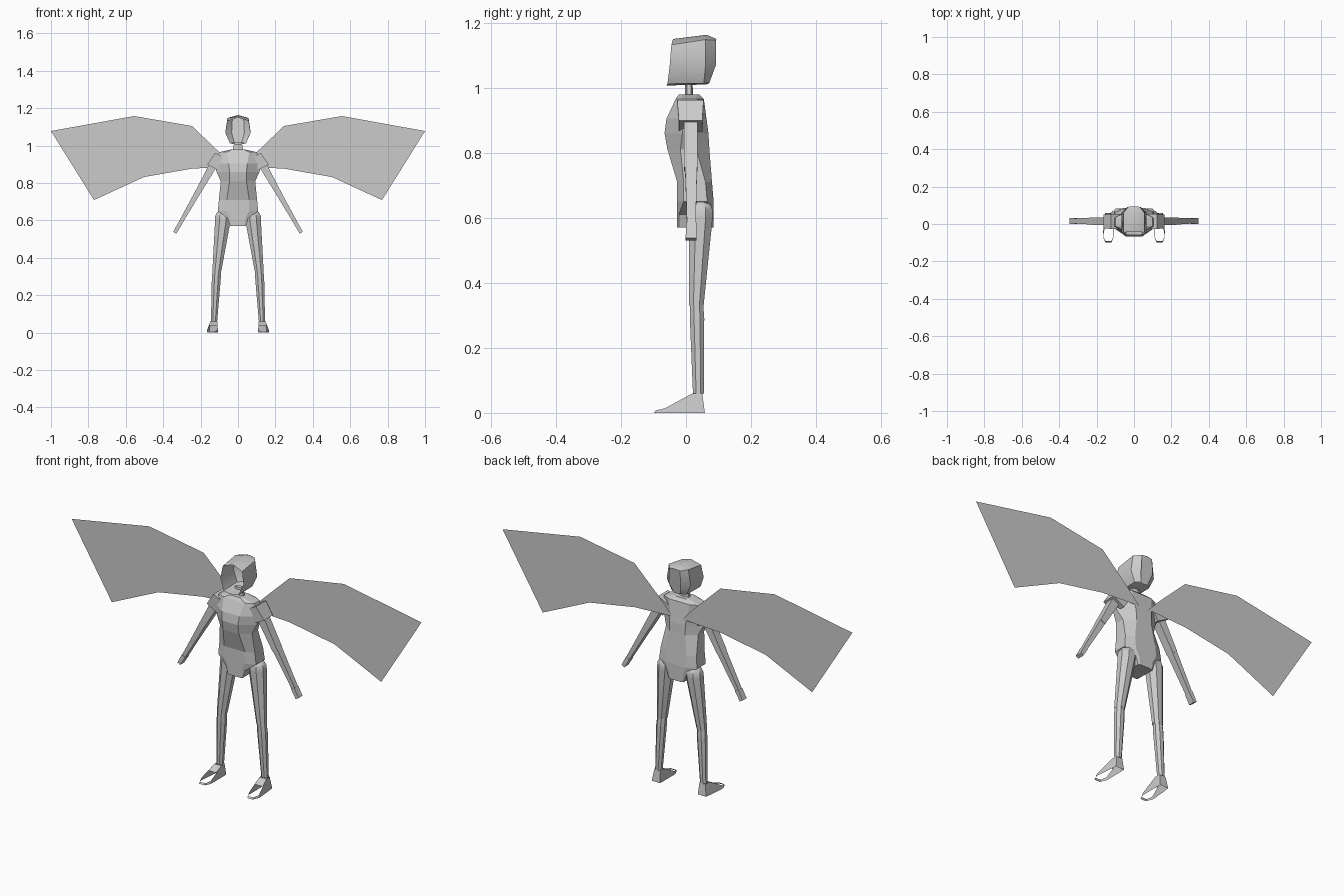
import bpy, bmesh, math
from mathutils import Vector

if "Cube" in bpy.data.objects:
    bpy.data.objects.remove(bpy.data.objects["Cube"])


def make(name, verts, faces, mirror=False, smooth=False):
    me = bpy.data.meshes.new(name)
    me.from_pydata([tuple(v) for v in verts], [], faces)
    bm = bmesh.new()
    bm.from_mesh(me)
    bmesh.ops.recalc_face_normals(bm, faces=bm.faces)
    bm.to_mesh(me)
    bm.free()
    ob = bpy.data.objects.new(name, me)
    bpy.context.collection.objects.link(ob)
    if mirror:
        m = ob.modifiers.new("mirror", 'MIRROR')
        m.use_mirror_merge = False
    if smooth:
        bpy.context.view_layer.objects.active = ob
        ob.select_set(True)
        bpy.ops.object.shade_smooth_by_angle(angle=math.radians(35))
        ob.select_set(False)
    return ob


def loft(name, rings, start=True, end=True, **kw):
    n = len(rings[0])
    verts = [p for r in rings for p in r]
    faces = [(i * n + j, i * n + (j + 1) % n, (i + 1) * n + (j + 1) % n, (i + 1) * n + j)
             for i in range(len(rings) - 1) for j in range(n)]
    if start:
        faces.append(tuple(range(n))[::-1])
    if end:
        faces.append(tuple(range(len(verts) - n, len(verts))))
    return make(name, verts, faces, **kw)


def oval(cx, cy, z, rx, ry, n=8):
    return [(cx + rx * math.cos((k + .5) * math.tau / n),
             cy + ry * math.sin((k + .5) * math.tau / n), z) for k in range(n)]


# Torso: z, front half-width, side half-width, front y, back y, side inset
def torso_ring(z, f, w, yf, yb, s):
    half = [(f, yf), (w, yf + s), (w, yb - s), (f, yb)]
    return [(x, y, z) for x, y in half] + [(-x, y, z) for x, y in reversed(half)]


loft("torso", [torso_ring(*r) for r in [
    (.57, .035, .042, -.027, .085, .005),
    (.61, .04, .055, -.027, .085, .005),
    (.65, .06, .108, -.027, .085, .02),
    (.71, .06, .102, -.027, .08, .02),
    (.81, .045, .092, -.057, .072, .04),
    (.86, .045, .115, -.066, .069, .055),
    (.905, .05, .125, -.06, .063, .05),
    (.965, .06, .10, -.032, .055, .02),
    (.98, .03, .035, -.022, .04, .01)]])

# Neck
loft("neck", [oval(0, .009, .97, .034, .013, 6), oval(0, .009, 1.02, .022, .011, 6)])

# Head: hood with an open face
def head_ring(pts):
    return [Vector(p) for p in pts] + [Vector((-x, y, z)) for x, y, z in reversed(pts[1:])]


loft("head", [
    head_ring([(0, -.04, 1.15), (.055, -.045, 1.132), (.066, -.05, 1.07), (.043, -.057, 1.012), (.014, -.06, 1.007)]),
    head_ring([(0, .063, 1.163), (.056, .06, 1.148), (.068, .06, 1.07), (.043, .055, 1.014), (.014, .06, 1.01)]),
    head_ring([(0, .094, 1.15), (.03, .092, 1.146), (.034, .092, 1.07), (.02, .072, 1.016), (.007, .07, 1.013)])],
    start=False, smooth=True)

# Wings: flat single sheets
wing = [(.027, .888), (.10, .965), (.246, 1.105), (.556, 1.158), (1, 1.078),
        (.77, .709), (.503, .832), (.246, .877)]
make("wing", [(x, .07, z) for x, z in wing], [tuple(range(8))], mirror=True)

# Arms: sections across a slanted axis: x, z, half-thickness, y front, y back
axis = Vector((.195, 0, -.37)).normalized()
side = Vector((-axis.z, 0, axis.x))


def arm_ring(x, z, t, y0, y1):
    c = Vector((x, 0, z))
    return [c + side * a + Vector((0, b, 0)) for a, b in ((-t, y0), (t, y0), (t, y1), (-t, y1))]


loft("shoulder", [arm_ring(.09, .945, .036, -.027, .054),
                  arm_ring(.132, .882, .036, -.022, .05)], mirror=True)
loft("upper_arm", [arm_ring(.13, .90, .021, -.006, .036),
                   arm_ring(.215, .75, .015, -.006, .036)], mirror=True)
loft("forearm", [arm_ring(.215, .75, .015, -.003, .034),
                 arm_ring(.312, .58, .010, .003, .03)], mirror=True)
loft("hand", [arm_ring(.312, .58, .011, 0, .032),
              arm_ring(.338, .534, .009, -.001, .033)], mirror=True)

# Legs: domed thigh, then shin
loft("thigh", [oval(.047 + .033, .045, .656, .014, .013), oval(.08, .045, .645, .033, .03),
               oval(.08, .045, .625, .045, .04), oval(.081, .045, .60, .045, .04),
               oval(.113, .032, .33, .026, .024)], mirror=True, smooth=True)
loft("shin", [oval(.113, .032, .345, .023, .022), oval(.116, .034, .29, .026, .024),
              oval(.128, .038, .06, .018, .018)], mirror=True)

# Feet: side walls sloping to the toe, open above and below
top = [(.110, .02, .06), (.112, .05, .06), (.146, .05, .06), (.148, .02, .06),
       (.165, -.065, .014), (.152, -.092, .008), (.122, -.092, .008), (.109, -.065, .014)]
bottom = [(.107, .02), (.108, .058), (.155, .058), (.160, .02),
          (.167, -.065), (.153, -.098), (.121, -.098), (.107, -.065)]
loft("foot", [top, [(x, y, 0) for x, y in bottom]], start=False, end=False, mirror=True)
make("instep", [(.110, .02, .06), (.148, .02, .06), (.156, -.02, .038), (.110, -.02, .038)],
     [(0, 1, 2, 3)], mirror=True)
